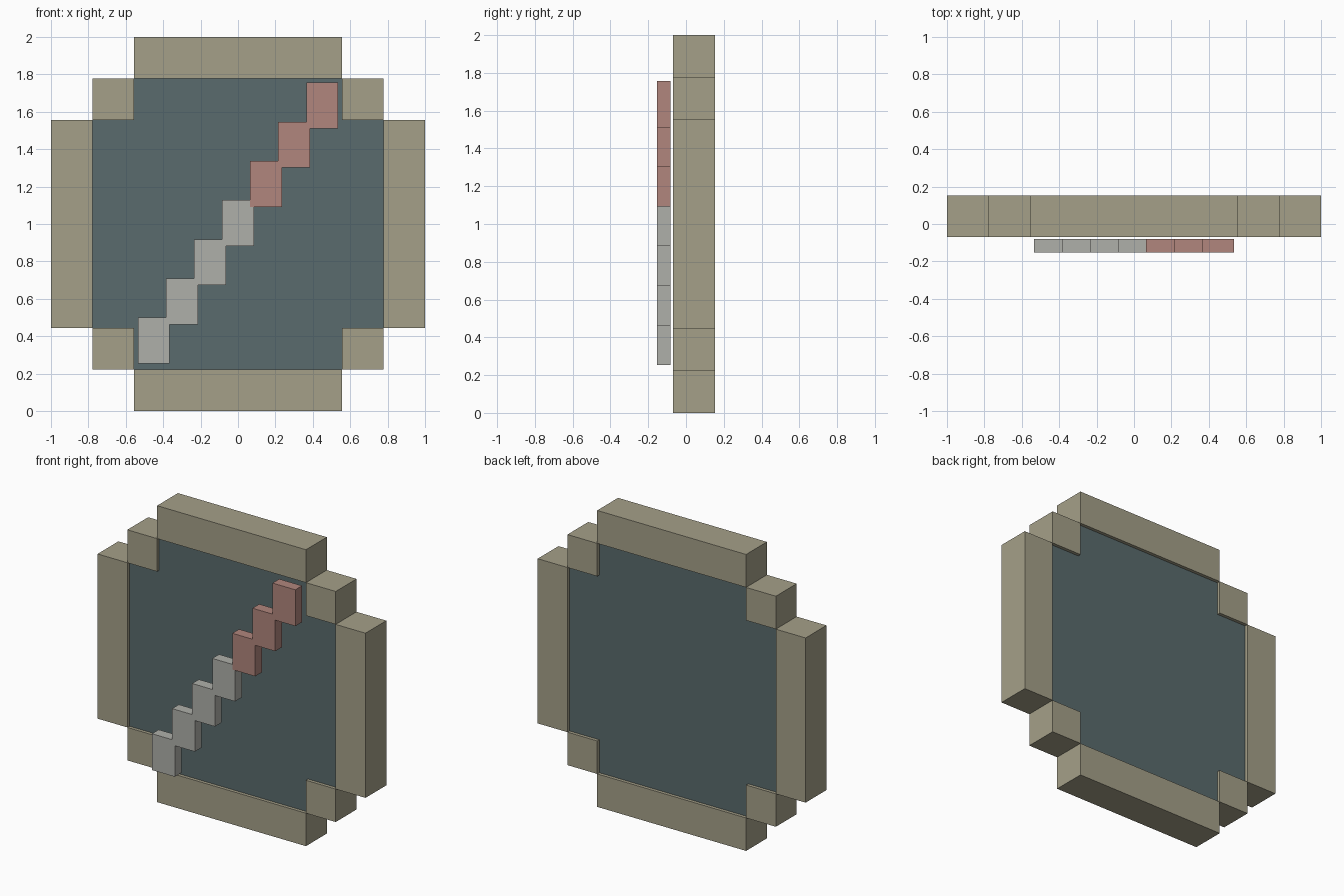
import bpy
import bmesh

cube = bpy.data.objects.get("Cube")
if cube:
    bpy.data.objects.remove(cube, do_unlink=True)


def material(name, *rgb):
    """Flat material from 8-bit sRGB values, stored as linear."""
    linear = [((c / 255 + 0.055) / 1.055) ** 2.4 for c in rgb] + [1.0]
    mat = bpy.data.materials.new(name)
    mat.use_nodes = True
    mat.diffuse_color = linear
    shader = mat.node_tree.nodes["Principled BSDF"]
    shader.inputs["Base Color"].default_value = linear
    shader.inputs["Roughness"].default_value = 0.9
    return mat


def prism(name, outline, y_front, y_back, mat):
    """Extrude an outline of (x, z) points from y_front to y_back."""
    bm = bmesh.new()
    face = bm.faces.new([bm.verts.new((x, y_front, z)) for x, z in outline])
    extruded = bmesh.ops.extrude_face_region(bm, geom=[face])["geom"]
    moved = [g for g in extruded if isinstance(g, bmesh.types.BMVert)]
    bmesh.ops.translate(bm, verts=moved, vec=(0, y_back - y_front, 0))
    bmesh.ops.recalc_face_normals(bm, faces=bm.faces)
    mesh = bpy.data.meshes.new(name)
    bm.to_mesh(mesh)
    bm.free()
    mesh.materials.append(mat)
    obj = bpy.data.objects.new(name, mesh)
    bpy.context.collection.objects.link(obj)
    return obj


def rect(x0, x1, z0, z1):
    return [(x0, z0), (x1, z0), (x1, z1), (x0, z1)]


khaki = material("khaki frame", 165, 160, 137)
slate = material("slate panel", 90, 107, 109)
rose = material("rose", 177, 134, 125)
silver = material("silver", 175, 176, 170)

# Nine-cell layout: the frame is one cell thick and one cell deep
CELL = 2 / 9
OUTER, MID, INNER = 1.0, 1 - CELL, 1 - 2 * CELL
FRONT, BACK = -0.069, 0.153
RECESS = 0.022

# Frame bars
for side, s in (("left", 1), ("right", -1)):
    x0, x1 = sorted((s * MID, s * OUTER))
    prism(f"frame_{side}_bar", rect(x0, x1, 1 - INNER, 1 + INNER), FRONT, BACK, khaki)
for level, s in (("top", 1), ("bottom", -1)):
    z0, z1 = sorted((1 + s * MID, 1 + s * OUTER))
    prism(f"frame_{level}_bar", rect(-INNER, INNER, z0, z1), FRONT, BACK, khaki)

# Frame corner blocks
for side, sx in (("left", 1), ("right", -1)):
    for level, sz in (("top", 1), ("bottom", -1)):
        x0, x1 = sorted((sx * INNER, sx * MID))
        z0, z1 = sorted((1 + sz * INNER, 1 + sz * MID))
        prism(f"frame_{level}_{side}_corner", rect(x0, x1, z0, z1), FRONT, BACK, khaki)

# Recessed cross-shaped panel, one notched corner per quadrant
panel = []
for sx, sz in ((1, 1), (-1, 1), (-1, -1), (1, -1)):
    notch = [(MID, INNER), (INNER, INNER), (INNER, MID)]
    if sx * sz < 0:
        notch.reverse()
    panel += [(sx * x, 1 + sz * z) for x, z in notch]
prism("panel", panel, FRONT + RECESS, BACK - RECESS, slate)

# Diagonal stepped strip
WIDTH, HEIGHT = 0.17, 0.245


def step(i):
    return -0.535 + 0.15 * i, 0.254 + 0.2095 * i


def stairs(first, last, notched):
    """Outline of overlapping steps; a notched end fits the next strip."""
    upper, lower = [], []
    for i in range(first, last + 1):
        x, z = step(i)
        nx, nz = step(i + 1)
        upper += [(x, z if i == first else step(i - 1)[1] + HEIGHT), (x, z + HEIGHT)]
        lower += [(x + WIDTH, z)]
        if i < last:
            lower += [(x + WIDTH, nz)]
        elif notched:
            upper += [(nx, z + HEIGHT), (nx, nz)]
            lower += [(x + WIDTH, nz)]
        else:
            lower += [(x + WIDTH, z + HEIGHT)]
    return upper + lower[::-1]


prism("strip_lower", stairs(0, 3, True), -0.153, -0.081, silver)
prism("strip_upper", stairs(4, 6, False), -0.153, -0.081, rose)
